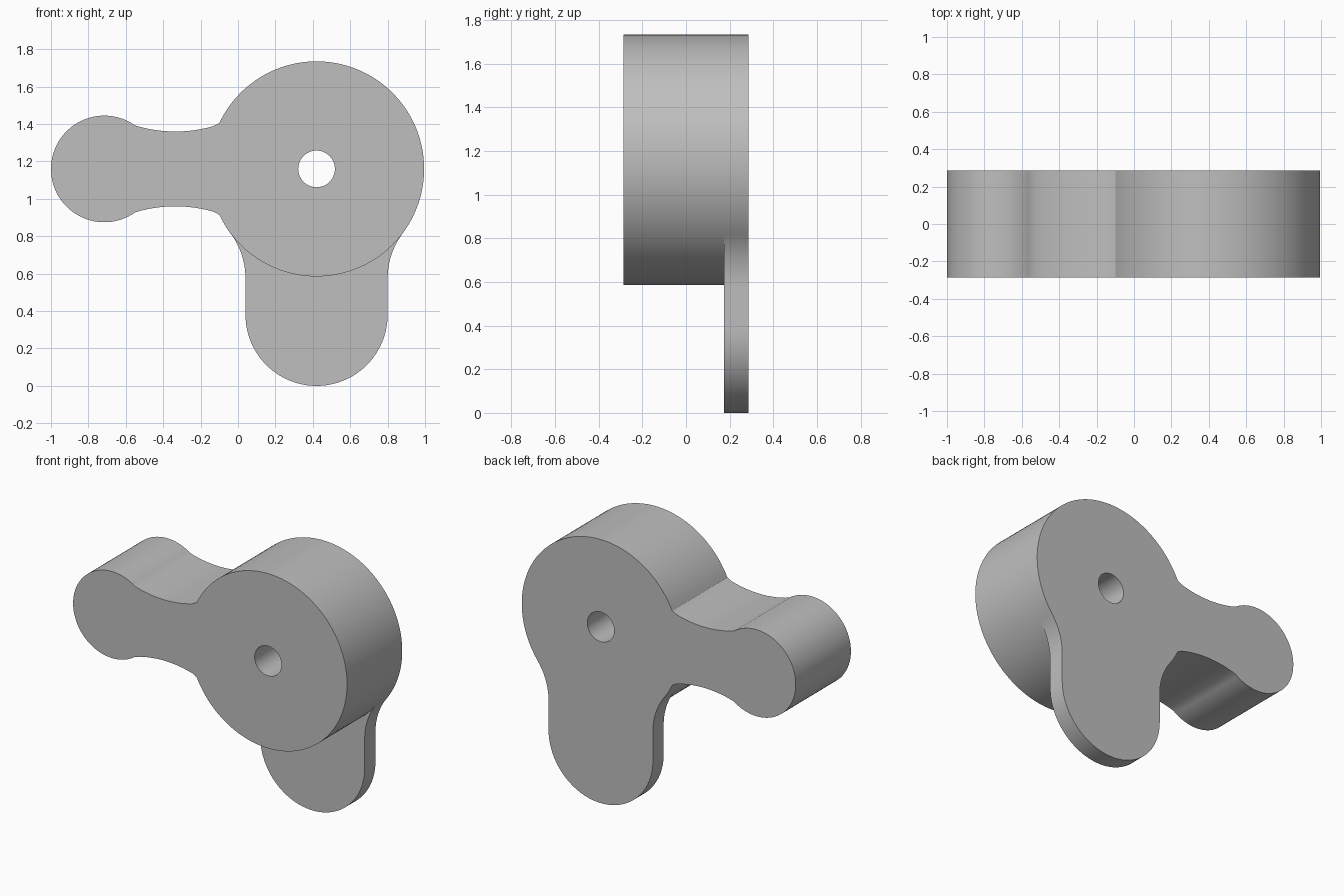
import bpy, bmesh, math

if "Cube" in bpy.data.objects:
    bpy.data.objects.remove(bpy.data.objects["Cube"])

CX, CZ = 0.42, 1.16                 # hub centre
R_HUB, R_HOLE = 0.575, 0.098
Y_FRONT, Y_STEP, Y_BACK = -0.287, 0.175, 0.287


def arc(cx, cz, r, a0, a1, n):
    """Points on an arc in the x-z plane, angles in degrees."""
    pts = []
    for i in range(n + 1):
        a = math.radians(a0 + (a1 - a0) * i / n)
        pts.append((cx + r * math.cos(a), cz + r * math.sin(a)))
    return pts


# Hub rim, split where the tab meets it
hub_left = arc(CX, CZ, R_HUB, -154.7, -143.13, 4)
hub_low = arc(CX, CZ, R_HUB, -143.13, -36.87, 36)
hub_rest = arc(CX, CZ, R_HUB, -36.87, 154.7, 64)

# Waisted arm with a round end
neck_top = arc(-0.335, CZ + 0.94, 0.74, -71.5, -106.9, 14)[1:-1]
neck_low = [(x, 2 * CZ - z) for x, z in reversed(neck_top)]
arm = neck_top + arc(-0.715, CZ, 0.285, 54.6, 305.4, 64) + neck_low

# Thin tab: fillet, round bottom, fillet
tab = (arc(-0.36, 0.575, 0.40, 36.87, 0, 12)
       + arc(CX, 0.38, 0.38, 180, 360, 48)
       + arc(1.20, 0.575, 0.40, 180, 143.13, 12))

thick_outline = hub_left[:-1] + hub_low + hub_rest[1:] + arm
back_outline = hub_left[:-1] + tab + hub_rest[1:] + arm
hole = arc(CX, CZ, R_HOLE, 0, 360, 48)[:-1]

bm = bmesh.new()


def ring(pts, y):
    return [bm.verts.new((x, y, z)) for x, z in pts]


def wall(pts, y0, y1):
    a, b = ring(pts, y0), ring(pts, y1)
    n = len(pts)
    for i in range(n):
        j = (i + 1) % n
        bm.faces.new((a[i], a[j], b[j], b[i]))


def cap(loops, y):
    edges = []
    for pts in loops:
        vs = ring(pts, y)
        edges += [bm.edges.new((vs[i - 1], vs[i])) for i in range(len(vs))]
    bmesh.ops.triangle_fill(bm, edges=edges, use_beauty=True,
                            use_dissolve=False, normal=(0, 1, 0))


# Side walls, bore and flat faces
wall(thick_outline, Y_FRONT, Y_STEP)
wall(back_outline, Y_STEP, Y_BACK)
wall(hole, Y_FRONT, Y_BACK)
cap([thick_outline, hole], Y_FRONT)
cap([back_outline, hole], Y_BACK)
cap([tab + hub_low[-2:0:-1]], Y_STEP)

bmesh.ops.remove_doubles(bm, verts=bm.verts[:], dist=0.0005)
bmesh.ops.recalc_face_normals(bm, faces=bm.faces[:])

mesh = bpy.data.meshes.new("lever_body")
bm.to_mesh(mesh)
bm.free()
lever = bpy.data.objects.new("lever_body", mesh)
bpy.context.collection.objects.link(lever)

grey = bpy.data.materials.new("plain grey")
grey.diffuse_color = (0.52, 0.52, 0.52, 1)
grey.use_nodes = True
grey.node_tree.nodes["Principled BSDF"].inputs["Base Color"].default_value = grey.diffuse_color
mesh.materials.append(grey)

bpy.context.view_layer.objects.active = lever
lever.select_set(True)
bpy.ops.object.shade_smooth_by_angle(angle=math.radians(30))
